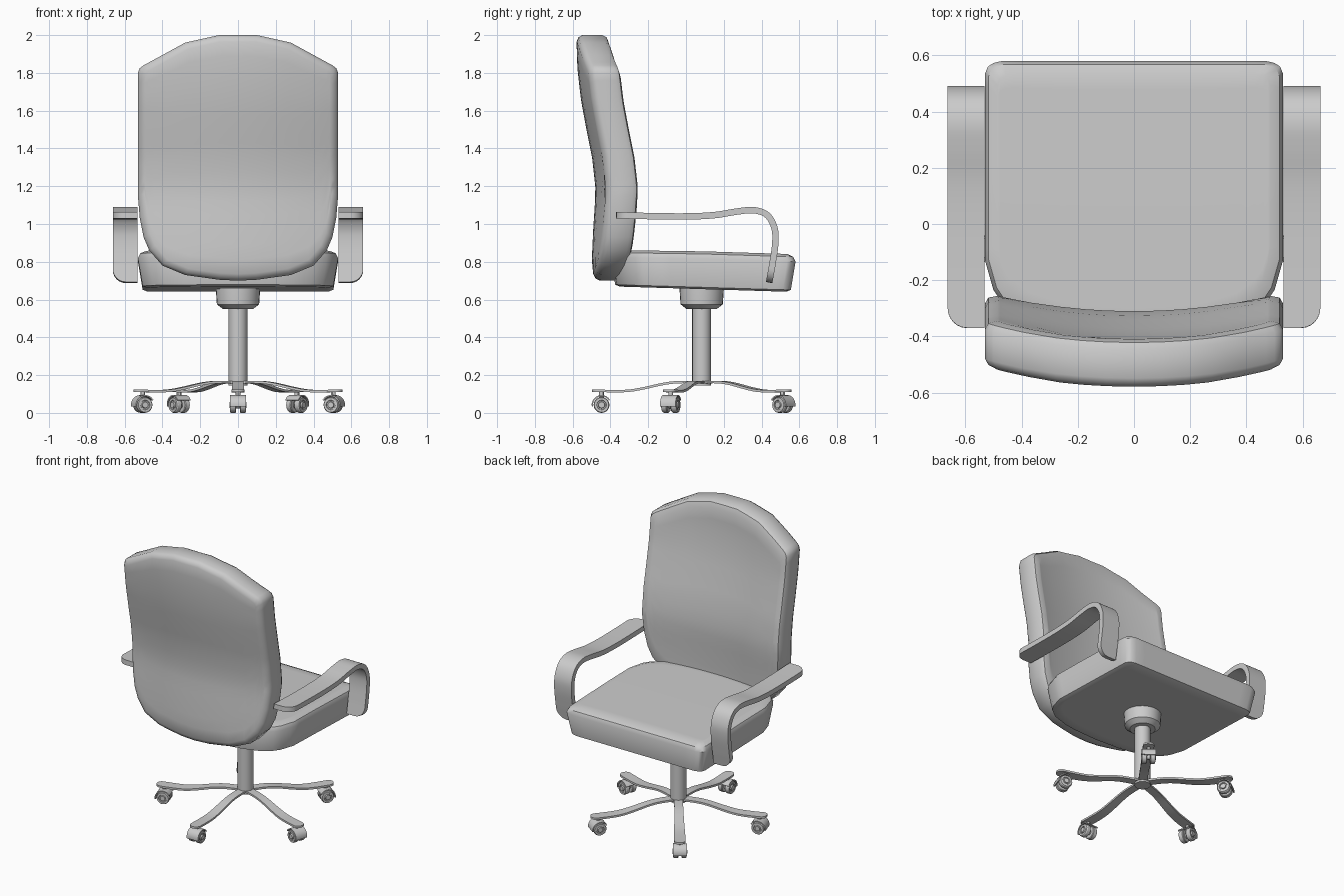
import bpy, bmesh, math
from mathutils import Matrix, Vector

if "Cube" in bpy.data.objects:
    bpy.data.objects.remove(bpy.data.objects["Cube"])


def finish(name, bm, angle=40):
    bmesh.ops.recalc_face_normals(bm, faces=bm.faces)
    me = bpy.data.meshes.new(name)
    bm.to_mesh(me)
    bm.free()
    ob = bpy.data.objects.new(name, me)
    bpy.context.collection.objects.link(ob)
    bpy.ops.object.select_all(action='DESELECT')
    ob.select_set(True)
    bpy.context.view_layer.objects.active = ob
    bpy.ops.object.shade_smooth_by_angle(angle=math.radians(angle))
    return ob


def interp(pts, x):
    if x <= pts[0][0]:
        return pts[0][1]
    for (x0, y0), (x1, y1) in zip(pts, pts[1:]):
        if x <= x1:
            return y0 + (y1 - y0) * (x - x0) / (x1 - x0)
    return pts[-1][1]


def spline(pts, n=5):
    """Catmull-Rom resampling of a 2D path."""
    p = [Vector(q) for q in pts]
    p = [2 * p[0] - p[1]] + p + [2 * p[-1] - p[-2]]
    out = []
    for a, b, c, d in zip(p, p[1:], p[2:], p[3:]):
        for i in range(n):
            t = i / n
            out.append(0.5 * (2 * b + (c - a) * t + (2 * a - 5 * b + 4 * c - d) * t * t
                              + (3 * b - a - 3 * c + d) * t ** 3))
    return out + [p[-2]]


def cushion(name, low, high, layers, place, rows=16):
    """Padded slab: outline given by low/high curves over x, layers of (inset, depth)."""
    half = [0, .1, .19, .28, .4, .47, .5, .52, .53]
    xs = [-x for x in half[:0:-1]] + half
    mid = (low[0][1] + high[0][1]) / 2
    hb = (high[0][1] - low[0][1]) / 2
    nx = len(xs)
    bm = bmesh.new()

    def vert(i, j, inset, t):
        x = xs[i]
        lo, hi = interp(low, abs(x)), interp(high, abs(x))
        b = lo + (hi - lo) * j / rows
        return bm.verts.new(place(x * (1 - inset / .53), mid + (b - mid) * (1 - inset / hb), t))

    rim = ([(i, 0) for i in range(nx)] + [(nx - 1, j) for j in range(1, rows + 1)]
           + [(i, rows) for i in range(nx - 2, -1, -1)] + [(0, j) for j in range(rows - 1, 0, -1)])
    rings = []
    for k, (inset, t) in enumerate(layers):
        if k in (0, len(layers) - 1):
            g = {(i, j): vert(i, j, inset, t) for i in range(nx) for j in range(rows + 1)}
            for i in range(nx - 1):
                for j in range(rows):
                    bm.faces.new((g[i, j], g[i + 1, j], g[i + 1, j + 1], g[i, j + 1]))
            rings.append([g[r] for r in rim])
        else:
            rings.append([vert(i, j, inset, t) for i, j in rim])
    for a, b in zip(rings, rings[1:]):
        for k in range(len(rim)):
            m = (k + 1) % len(rim)
            bm.faces.new((a[k], a[m], b[m], b[k]))
    return finish(name, bm)


def ribbon(name, path, width, thick, matrix=Matrix()):
    """Flat bar along a (y, z) path; width(start_dist, end_dist) gives the x range."""
    dist = [0]
    for a, b in zip(path, path[1:]):
        dist.append(dist[-1] + (b - a).length)
    bm = bmesh.new()
    prev = None
    for i, p in enumerate(path):
        t = (path[min(i + 1, len(path) - 1)] - path[max(i - 1, 0)]).normalized()
        n = Vector((-t.y, t.x)) * thick / 2
        lo, hi = width(dist[i], dist[-1] - dist[i])
        ring = [bm.verts.new((x, q.x, q.y)) for x, q in
                ((lo, p - n), (hi, p - n), (hi, p + n), (lo, p + n))]
        if prev:
            for k in range(4):
                bm.faces.new((prev[k], prev[(k + 1) % 4], ring[(k + 1) % 4], ring[k]))
        else:
            bm.faces.new(ring)
        prev = ring
    bm.faces.new(prev)
    bm.transform(matrix)
    return finish(name, bm)


def lathe(name, profile, matrix, n=24):
    """Solid of revolution about local z from (radius, z) points."""
    bm = bmesh.new()
    rings = [[bm.verts.new((r * math.cos(k * math.tau / n), r * math.sin(k * math.tau / n), z))
              for k in range(n)] for r, z in profile]
    for a, b in zip(rings, rings[1:]):
        for k in range(n):
            bm.faces.new((a[k], a[(k + 1) % n], b[(k + 1) % n], b[k]))
    bm.faces.new(rings[0])
    bm.faces.new(rings[-1])
    bm.transform(matrix)
    return finish(name, bm, 30)


def corner(d, r):
    """Amount cut from a rounded corner at distance d from the end."""
    return 0 if d >= r else r - math.sqrt(max(0, r * r - (r - d) ** 2))


def ease_ends(path, r, both=True):
    """Add extra samples near the ends so rounded corners read smoothly."""
    def start(p):
        d = (p[1] - p[0]).normalized()
        keep = [q for q in p if (q - p[0]).length > r * 1.05]
        return [p[0] + d * r * s for s in (0, .04, .14, .3, .5, .75, 1)] + keep
    path = start(path) if both else path
    return start(path[::-1])[::-1]


# Backrest
back_y = [(.70, -.485), (.78, -.50), (1.0, -.49), (1.1, -.482), (1.2, -.48), (1.35, -.497),
          (1.5, -.527), (1.65, -.555), (1.8, -.573), (1.93, -.58), (2.0, -.578)]
cushion("backrest",
        [(0, .70), (.1, .705), (.28, .73), (.4, .78), (.47, .86), (.5, .93), (.52, 1.03), (.53, 1.15)],
        [(0, 2), (.1, 2), (.28, 1.96), (.5, 1.84), (.52, 1.825), (.53, 1.80)],
        [(.035, 0), (.012, .05), (0, .17), (0, .78), (.012, .92), (.045, 1)],
        lambda x, z, t: (x, interp(back_y, z) + .065 * (x / .53) ** 2 + .17 * t, z))

# Seat
def seat_place(x, y, t):
    bottom = interp([(-.4, .67), (.58, .64)], y)
    top = interp([(-.4, .862), (.1, .855), (.58, .84)], y)
    return (x, y, bottom + (top - bottom) * t)

cushion("seat",
        [(0, -.40), (.19, -.39), (.28, -.375), (.4, -.335), (.47, -.28), (.5, -.235), (.53, -.13)],
        [(0, .58), (.47, .58), (.5, .573), (.52, .56), (.53, .535)],
        [(.05, 0), (.025, .05), (0, .8), (.012, .93), (.045, 1)], seat_place)

# Armrests
arm = ease_ends(spline([(-.37, 1.047), (-.2, 1.042), (0, 1.04), (.15, 1.047), (.27, 1.066), (.36, 1.073),
                        (.43, 1.047), (.468, .98), (.473, .9), (.458, .79), (.44, .69)]), .07)
for side, label in ((1, "right"), (-1, "left")):
    ribbon(label + "_armrest", arm,
           lambda a, b: (.532, .663 - corner(min(a, b), .07)), .034, Matrix.Scale(side, 4, (1, 0, 0)))

# Central column and cup under the seat
hub = Matrix.Translation((0, .083, 0))
lathe("gas_column", [(.05, .145), (.05, .57)], hub)
lathe("seat_cup", [(.08, .55), (.112, .575), (.117, .65), (.117, .67)], hub, 28)

# Five legs with twin-wheel casters
leg = ease_ends(spline([(0, .163), (.12, .163), (.2, .154), (.3, .132), (.38, .118), (.46, .115), (.58, .118)], 4),
                .035, both=False)

def leg_width(a, b):
    w = interp([(0, .028), (.2, .028), (.45, .035), (.6, .036)], a) - corner(b, .034)
    return (-w, w)

for k in range(5):
    m = hub @ Matrix.Rotation(math.pi + k * math.tau / 5, 4, 'Z')
    ribbon(f"leg_{k}", leg, leg_width, .013, m)
    c = m @ Matrix.Translation((0, .53, .042))
    lathe(f"caster_stem_{k}", [(.013, .0), (.013, .075)], c, 12)
    axle = c @ Matrix.Rotation(math.pi / 2, 4, 'Y')
    for s, label in ((1, "a"), (-1, "b")):
        flip = axle @ Matrix.Rotation(0 if s > 0 else math.pi, 4, 'X')
        lathe(f"caster_wheel_{k}_{label}",
              [(.038, .010), (.042, .014), (.042, .036), (.038, .042), (.026, .042),
               (.024, .037), (.018, .037), (.016, .046)], flip, 20)
    lathe(f"caster_axle_{k}", [(.018, -.015), (.018, .015)], axle, 12)
    hood = [Vector((.049 * math.cos(a), .049 * math.sin(a)))
            for a in (math.radians(-10 + 16 * i) for i in range(11))]
    ribbon(f"caster_hood_{k}", hood, lambda a, b: (-.043, .043), .007, c)
